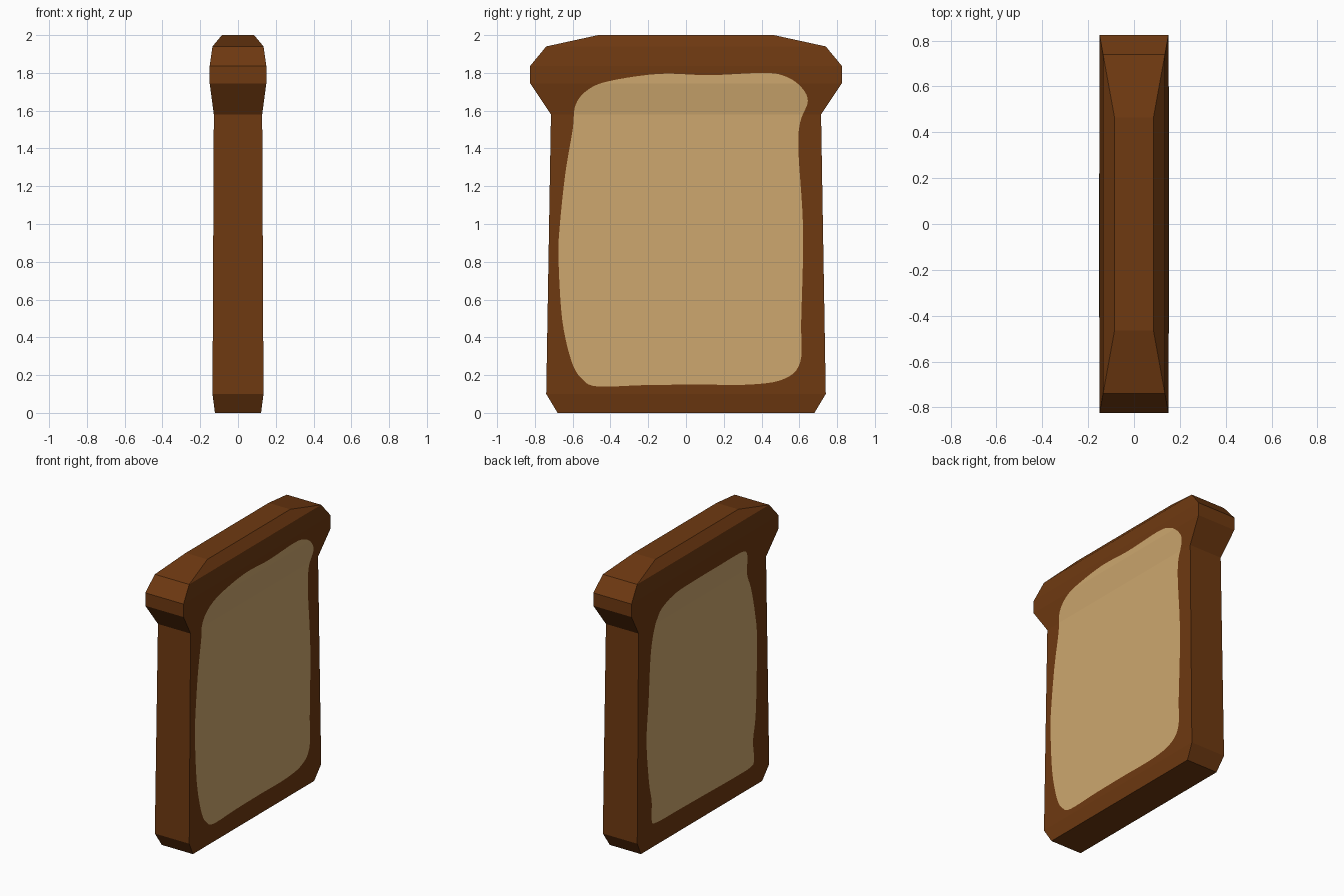
import bpy, bmesh
from mathutils import Vector

if "Cube" in bpy.data.objects:
    bpy.data.objects.remove(bpy.data.objects["Cube"])


def material(name, rgb):
    m = bpy.data.materials.new(name)
    m.diffuse_color = (*rgb, 1)
    m.use_nodes = True
    m.node_tree.nodes["Principled BSDF"].inputs["Base Color"].default_value = m.diffuse_color
    return m


crust_mat = material("brown crust", (0.156, 0.041, 0.0055))
crumb_mat = material("tan crumb", (0.61, 0.386, 0.156))

# Rows of the slice: half width (y), height (z), half thickness (x)
ROWS = [(0.68, 0, 0.122), (0.74, 0.1, 0.135), (0.715, 1.58, 0.128),
        (0.825, 1.745, 0.15), (0.825, 1.837, 0.15), (0.74, 1.94, 0.135),
        (0.465, 2.0, 0.085)]


def finish(bm, name, mat):
    mesh = bpy.data.meshes.new(name)
    bm.to_mesh(mesh)
    bm.free()
    mesh.materials.append(mat)
    obj = bpy.data.objects.new(name, mesh)
    bpy.context.collection.objects.link(obj)


def half_thickness(z):
    for (_, z0, x0), (_, z1, x1) in zip(ROWS, ROWS[1:]):
        if z <= z1:
            return x0 + (x1 - x0) * (z - z0) / (z1 - z0)
    return ROWS[-1][2]


def smooth_loop(pts, steps=5):
    # Closed Catmull-Rom curve through the points
    out = []
    n = len(pts)
    for i in range(n):
        a, b, c, d = (Vector(pts[(i + k) % n]) for k in (-1, 0, 1, 2))
        for s in range(steps):
            t = s / steps
            out.append(0.5 * (2 * b + (c - a) * t + (2 * a - 5 * b + 4 * c - d) * t * t
                              + (3 * b - a - 3 * c + d) * t ** 3))
    return out


# Crust: stacked rectangular sections
bm = bmesh.new()
rings = [[bm.verts.new((sx * x, sy * y, z))
          for sx, sy in ((-1, -1), (1, -1), (1, 1), (-1, 1))] for y, z, x in ROWS]
for lo, hi in zip(rings, rings[1:]):
    for i in range(4):
        j = (i + 1) % 4
        bm.faces.new((lo[i], lo[j], hi[j], hi[i]))
bm.faces.new(rings[0][::-1])
bm.faces.new(rings[-1])
bmesh.ops.recalc_face_normals(bm, faces=bm.faces)
finish(bm, "crust", crust_mat)


# Crumb: thin painted patch that follows the bends of the slice
def crumb(name, outline, side):
    bm = bmesh.new()
    bm.faces.new([bm.verts.new((0, side * u, z)) for u, z in smooth_loop(outline)])
    for _, z, _ in ROWS[1:-1]:
        bmesh.ops.bisect_plane(bm, geom=bm.verts[:] + bm.edges[:] + bm.faces[:],
                               plane_co=(0, 0, z), plane_no=(0, 0, 1))
    for v in bm.verts:
        v.co.x = side * (half_thickness(v.co.z) + 0.003)
    bm.normal_update()
    for f in bm.faces:
        if f.normal.x * side < 0:
            f.normal_flip()
    finish(bm, name, crumb_mat)


RIGHT = [(-0.47, 0.14), (-0.22, 0.147), (0.06, 0.15), (0.34, 0.15), (0.52, 0.18),
         (0.605, 0.27), (0.61, 0.49), (0.62, 0.97), (0.595, 1.39), (0.605, 1.54),
         (0.645, 1.65), (0.61, 1.725), (0.53, 1.78), (0.415, 1.80), (0.125, 1.788),
         (-0.14, 1.795), (-0.405, 1.757), (-0.52, 1.71), (-0.585, 1.63),
         (-0.60, 1.50), (-0.64, 1.26), (-0.67, 0.97), (-0.675, 0.81),
         (-0.655, 0.49), (-0.605, 0.27), (-0.55, 0.18)]
LEFT = [(-0.52, 0.17), (-0.25, 0.165), (0.05, 0.16), (0.35, 0.155), (0.53, 0.16),
        (0.567, 0.2), (0.557, 0.34), (0.59, 0.54), (0.605, 1.03), (0.59, 1.2),
        (0.545, 1.41), (0.50, 1.53), (0.49, 1.645), (0.46, 1.717), (0.376, 1.737),
        (0.15, 1.737), (-0.13, 1.736), (-0.33, 1.726), (-0.466, 1.677),
        (-0.52, 1.60), (-0.58, 1.41), (-0.61, 1.06), (-0.635, 0.787),
        (-0.61, 0.49), (-0.58, 0.34), (-0.58, 0.20)]
crumb("right_crumb", RIGHT, 1)
crumb("left_crumb", LEFT, -1)
